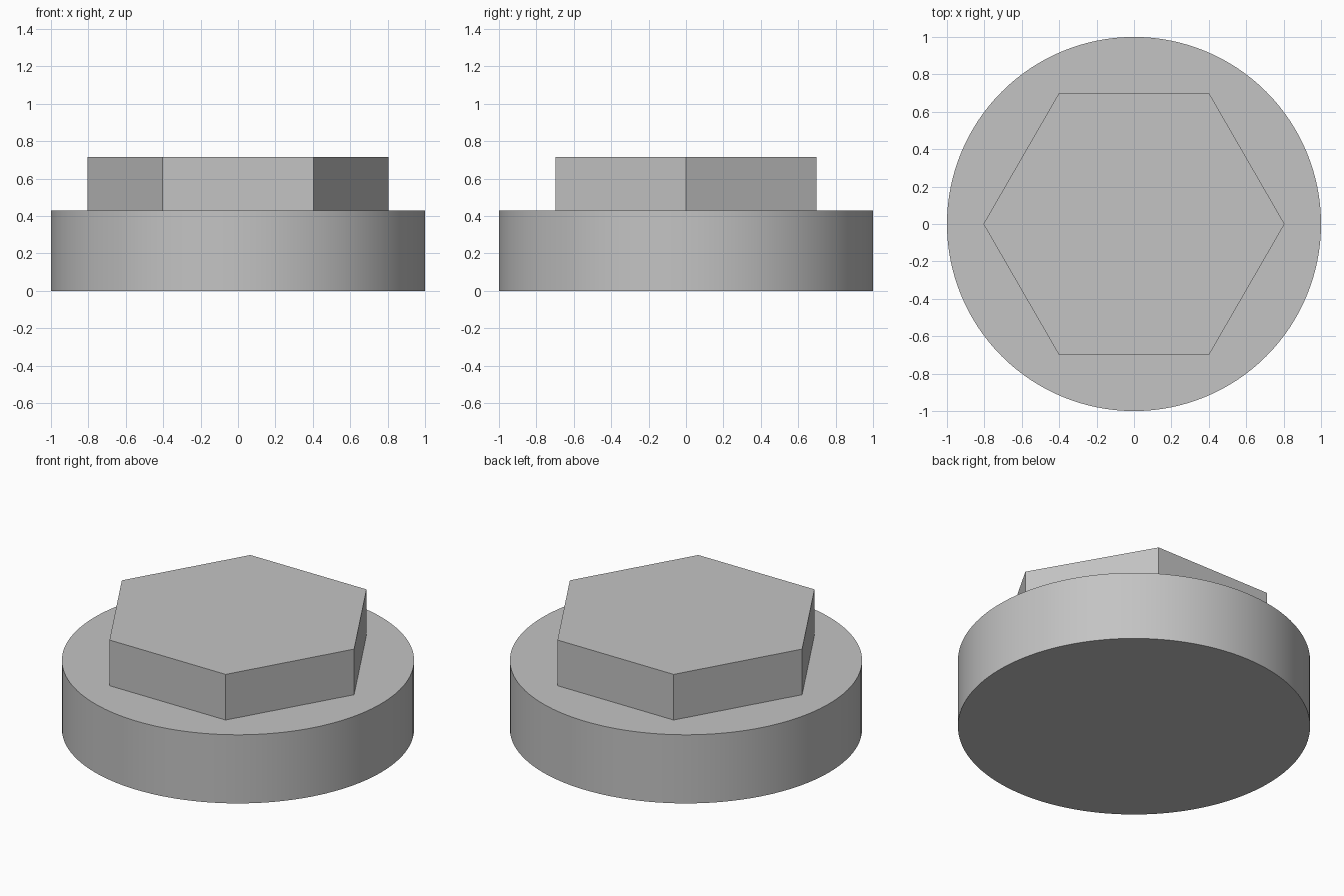
import bpy
import math

# Remove the default object
cube = bpy.data.objects.get("Cube")
if cube:
    bpy.data.objects.remove(cube, do_unlink=True)

# One plain grey for the whole plug
grey = bpy.data.materials.new("plain_grey")
grey.use_nodes = True
colour = (0.55, 0.55, 0.55, 1.0)
grey.diffuse_color = colour
grey.node_tree.nodes["Principled BSDF"].inputs["Base Color"].default_value = colour


def prism(name, sides, radius, bottom, top, turn=0.0):
    """Upright prism between two heights."""
    bpy.ops.mesh.primitive_cylinder_add(
        vertices=sides, radius=radius, depth=top - bottom,
        location=(0, 0, (bottom + top) / 2), rotation=(0, 0, turn))
    part = bpy.context.object
    part.name = part.data.name = name
    part.data.materials.append(grey)
    return part


BASE_HEIGHT = 0.43
HEAD_TOP = 0.716

# Round base with smooth wall and sharp rims
prism("round_base", 128, 1.0, 0.0, BASE_HEIGHT)
bpy.ops.object.shade_smooth_by_angle(angle=math.radians(30))

# Hexagonal head, corners on the x axis, slightly sunk into the base
prism("hex_head", 6, 0.805, BASE_HEIGHT - 0.02, HEAD_TOP, math.radians(30))
